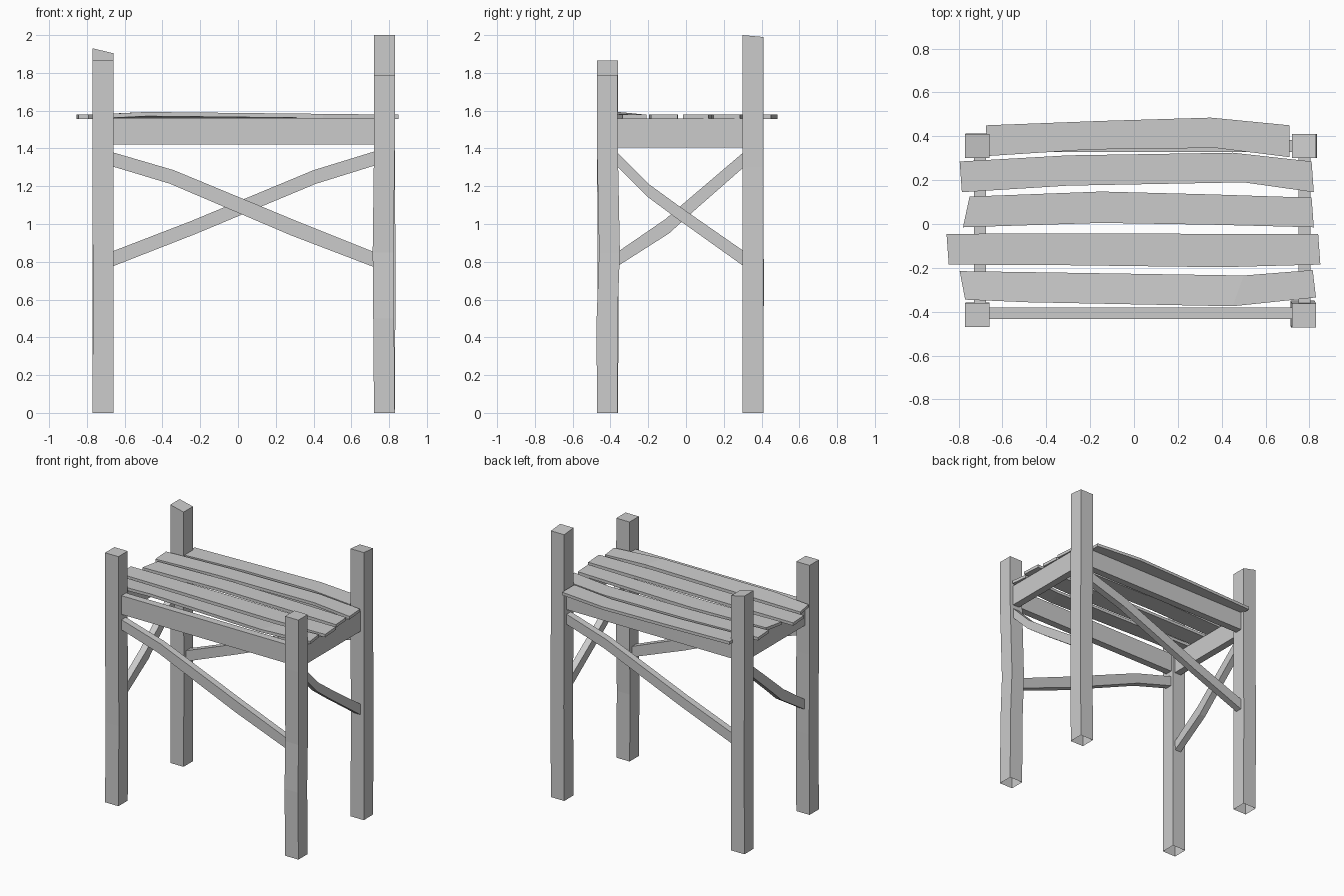
import bpy, bmesh


def add_mesh(name, bm):
    bmesh.ops.recalc_face_normals(bm, faces=bm.faces)
    me = bpy.data.meshes.new(name)
    bm.to_mesh(me)
    bm.free()
    ob = bpy.data.objects.new(name, me)
    bpy.context.collection.objects.link(ob)
    return ob


def loft(name, rings, cap_start=True):
    """Skin a list of four-point rings into a straight-sided beam."""
    bm = bmesh.new()
    vs = [[bm.verts.new(p) for p in r] for r in rings]
    for a, b in zip(vs, vs[1:]):
        for i in range(4):
            j = (i + 1) % 4
            bm.faces.new((a[i], a[j], b[j], b[i]))
    if cap_start:
        bm.faces.new(vs[0])
    bm.faces.new(vs[-1])
    return add_mesh(name, bm)


def plank(name, upper, lower, c0, c1, plane, lift=None):
    """Plank with two edge polylines in a plane, thick from c0 to c1."""
    place = {'xy': lambda u, v, c: (u, v, c),
             'xz': lambda u, v, c: (u, c, v),
             'yz': lambda u, v, c: (c, u, v)}[plane]
    rings = []
    for i, (a, b) in enumerate(zip(upper, lower)):
        d = lift[i] if lift else 0
        rings.append([place(*a, c0), place(*a, c1),
                      place(*b, c1 + d), place(*b, c0 + d)])
    return loft(name, rings)


def post(name, x, y, top, wobble, slope=(0, 0)):
    """Square post with an open foot, slightly crooked, with a sloped top."""
    h = 0.055
    corners = [(-h, -h), (h, -h), (h, h), (-h, h)]
    rings = []
    for z, dx, dy in [(0, 0, 0)] + wobble:
        rings.append([(x + dx + a, y + dy + b, z) for a, b in corners])
    rings.append([(x + a, y + b, top + slope[0] * a / h + slope[1] * b / h)
                  for a, b in corners])
    return loft(name, rings, cap_start=False)


# corner posts
post("front_left_post", -0.715, -0.415, 1.865, [(0.6, 0.002, 0.003), (1.2, 0, 0)])
post("front_right_post", 0.775, -0.417, 1.79,
     [(0.5, -0.004, -0.001), (0.85, -0.007, 0.012), (1.4, 0, 0.001)])
post("back_left_post", -0.715, 0.355, 1.917, [(0.7, 0.001, 0.002), (1.3, 0, 0)], (-0.013, 0))
post("back_right_post", 0.775, 0.355, 1.995, [(0.7, 0.004, 0), (1.3, 0.001, 0)], (0, -0.005))

# rails under the seat
for name, y in (("front_rail", -0.407), ("back_rail", 0.355)):
    plank(name, [(-0.665, 1.56), (0.725, 1.56)], [(-0.665, 1.42), (0.725, 1.42)],
          y - 0.027, y + 0.027, 'xz')
for name, x in (("left_rail", -0.703), ("right_rail", 0.777)):
    plank(name, [(-0.365, 1.558), (0.305, 1.558)], [(-0.365, 1.405), (0.305, 1.405)],
          x - 0.027, x + 0.027, 'yz')

# diagonal braces
plank("front_brace",
      [(-0.665, 1.38), (-0.34, 1.285), (0.3, 1.02), (0.725, 0.85)],
      [(-0.665, 1.305), (-0.36, 1.213), (0.28, 0.94), (0.725, 0.77)],
      -0.432, -0.382, 'xz')
plank("back_brace",
      [(-0.665, 0.855), (-0.25, 1.015), (0.4, 1.285), (0.725, 1.385)],
      [(-0.665, 0.775), (-0.23, 0.945), (0.41, 1.212), (0.725, 1.31)],
      0.33, 0.38, 'xz')
plank("right_brace",
      [(-0.365, 1.38), (-0.195, 1.21), (-0.03, 1.09), (0.305, 0.857)],
      [(-0.365, 1.305), (-0.205, 1.145), (-0.05, 1.03), (0.305, 0.777)],
      0.752, 0.802, 'yz')
plank("left_brace",
      [(-0.365, 0.85), (-0.11, 1.025), (0.0, 1.12), (0.305, 1.38)],
      [(-0.365, 0.775), (-0.09, 0.95), (0.02, 1.05), (0.305, 1.30)],
      -0.728, -0.678, 'yz')

# seat slats, front to back
slats = [
    ([(-0.795, -0.215), (-0.45, -0.22), (0.5, -0.235), (0.815, -0.21)],
     [(-0.77, -0.345), (-0.48, -0.357), (0.45, -0.375), (0.83, -0.335)]),
    ([(-0.855, -0.045), (-0.3, -0.043), (0.4, -0.045), (0.84, -0.045)],
     [(-0.845, -0.185), (-0.3, -0.188), (0.4, -0.197), (0.85, -0.185)]),
    ([(-0.75, 0.125), (-0.15, 0.148), (0.35, 0.135), (0.81, 0.12)],
     [(-0.78, -0.015), (-0.15, 0.005), (0.35, -0.003), (0.82, -0.015)]),
    ([(-0.795, 0.285), (-0.3, 0.313), (0.45, 0.325), (0.81, 0.285)],
     [(-0.785, 0.145), (-0.3, 0.175), (0.5, 0.19), (0.82, 0.145)]),
    ([(-0.675, 0.45), (-0.15, 0.47), (0.35, 0.485), (0.71, 0.45)],
     [(-0.67, 0.31), (-0.2, 0.34), (0.37, 0.347), (0.71, 0.305)]),
]
for i, (upper, lower) in enumerate(slats):
    plank(f"seat_slat_{i + 1}", upper, lower, 1.557, 1.579, 'xy',
          [0, 0.014, 0.004, 0] if i == 0 else None)
